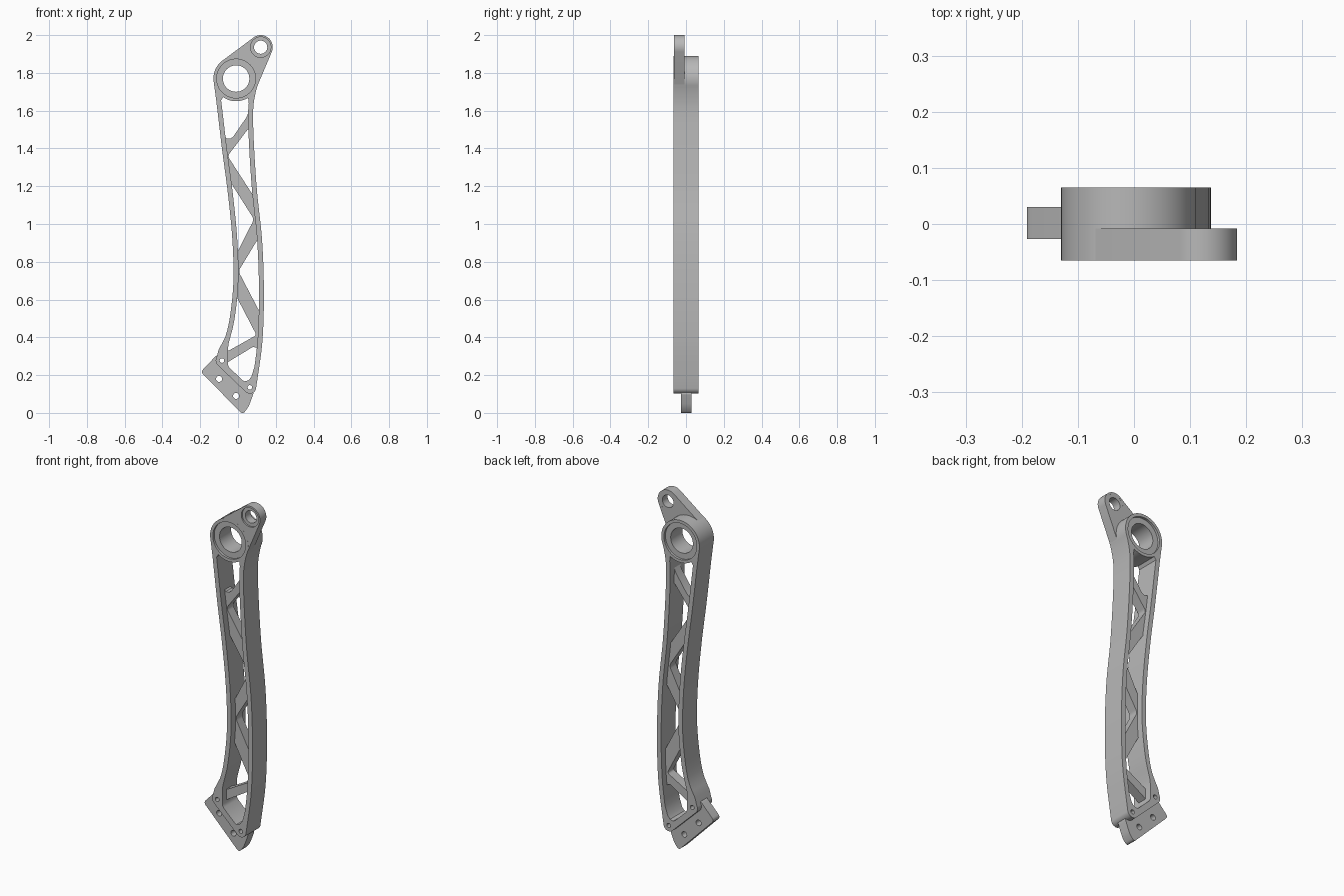
import bpy, bmesh, math
from mathutils import Matrix, Vector

if "Cube" in bpy.data.objects:
    bpy.data.objects.remove(bpy.data.objects["Cube"], do_unlink=True)

GREY = (0.48, 0.48, 0.48, 1)
metal = bpy.data.materials.new("grey_metal")
metal.use_nodes = True
metal.diffuse_color = GREY
for node in metal.node_tree.nodes:
    if node.type == 'BSDF_PRINCIPLED':
        node.inputs["Base Color"].default_value = GREY

parts = []


def arc(center, r, start, end, n=24):
    """Points on an arc, angles in degrees."""
    angles = [math.radians(start + (end - start) * i / n) for i in range(n + 1)]
    return [(center[0] + r * math.cos(a), center[1] + r * math.sin(a)) for a in angles]


def circle(center, r, n=48):
    return arc(center, r, 0, 360, n)[:-1]


def rounded(points, r):
    """Round every corner of a polygon."""
    out = []
    pts = [Vector(p) for p in points]
    for i, p in enumerate(pts):
        a, b = pts[i - 1] - p, pts[(i + 1) % len(pts)] - p
        a = p + a.normalized() * min(r, a.length * 0.45)
        b = p + b.normalized() * min(r, b.length * 0.45)
        for k in range(6):
            t = k / 5
            q = a * (1 - t) ** 2 + p * 2 * t * (1 - t) + b * t * t
            out.append((q.x, q.y))
    return out


def edge_curve(points):
    """Smooth x as a function of z through points listed from low to high."""
    n = len(points)

    def slope(i):
        lo, hi = points[max(i - 1, 0)], points[min(i + 1, n - 1)]
        return (hi[0] - lo[0]) / (hi[1] - lo[1])

    def x_at(z):
        i = 0
        while i < n - 2 and z > points[i + 1][1]:
            i += 1
        (x0, z0), (x1, z1) = points[i], points[i + 1]
        h = z1 - z0
        t = (z - z0) / h
        return (x0 * (1 + 2 * t) * (1 - t) ** 2 + slope(i) * h * t * (1 - t) ** 2
                + x1 * t * t * (3 - 2 * t) + slope(i + 1) * h * t * t * (t - 1))
    return x_at


def rail(x_at, z0, z1, offset=0.0, n=40):
    zs = [z0 + (z1 - z0) * i / n for i in range(n + 1)]
    return [(x_at(z) + offset, z) for z in zs]


def plate(name, outlines, half_depth, y=0.0):
    """Extrude a front profile with holes along y."""
    curve = bpy.data.curves.new(name, 'CURVE')
    curve.dimensions = '2D'
    curve.fill_mode = 'BOTH'
    curve.extrude = half_depth
    for pts in outlines:
        spline = curve.splines.new('POLY')
        spline.points.add(len(pts) - 1)
        for sp, (x, z) in zip(spline.points, pts):
            sp.co = (x, z, 0, 1)
        spline.use_cyclic_u = True
    helper = bpy.data.objects.new(name + "_profile", curve)
    bpy.context.collection.objects.link(helper)
    deps = bpy.context.evaluated_depsgraph_get()
    mesh = bpy.data.meshes.new_from_object(helper.evaluated_get(deps))
    bpy.data.objects.remove(helper, do_unlink=True)
    bm = bmesh.new()
    bm.from_mesh(mesh)
    bmesh.ops.remove_doubles(bm, verts=bm.verts, dist=1e-5)
    bm.transform(Matrix.Translation((0, y, 0)) @ Matrix.Rotation(math.pi / 2, 4, 'X'))
    bmesh.ops.recalc_face_normals(bm, faces=bm.faces)
    bm.to_mesh(mesh)
    bm.free()
    mesh.name = name
    mesh.materials.clear()
    mesh.materials.append(metal)
    obj = bpy.data.objects.new(name, mesh)
    bpy.context.collection.objects.link(obj)
    parts.append(obj)


# Key positions in the front plane
HUB, EAR = (-0.01, 1.77), (0.12, 1.936)
BOLT_A, BOLT_B = (-0.085, 0.277), (0.063, 0.135)
HUB_R, SEAT_R, BORE_R = 0.12, 0.103, 0.07
WALL = 0.026

left = edge_curve([(-0.105, 0.33), (-0.063, 0.415), (-0.037, 0.55), (-0.024, 0.71),
                   (-0.03, 0.92), (-0.053, 1.157), (-0.085, 1.40), (-0.116, 1.66),
                   (-0.127, 1.74)])
right = edge_curve([(0.09, 0.13), (0.106, 0.20), (0.13, 0.39), (0.137, 0.65),
                    (0.127, 0.92), (0.10, 1.18), (0.083, 1.45), (0.08, 1.60),
                    (0.086, 1.66), (0.10, 1.725)])

# Full depth frame: outer rim, open middle, hub seat and small bolt holes
outer = (arc(HUB, HUB_R, 190, -22, 48) + rail(right, 1.70, 0.2)
         + arc(BOLT_B, 0.033, -10, -135, 12) + arc(BOLT_A, 0.033, 225, 150, 10)
         + rail(left, 0.335, 1.72))
cavity = (rail(left, 1.655, 0.42, WALL)
          + [(-0.049, 0.37), (-0.053, 0.34), (-0.053, 0.255), (-0.046, 0.24),
             (0.025, 0.172), (0.036, 0.167), (0.055, 0.172), (0.07, 0.19)]
          + rail(right, 0.24, 1.64, -WALL) + arc(HUB, HUB_R, -58, -125, 14))
plate("frame", [outer, cavity, circle(HUB, SEAT_R),
                circle(BOLT_A, 0.012, 20), circle(BOLT_B, 0.012, 20)], 0.065)

# Hub sleeve, sunk slightly below both faces
plate("hub_sleeve", [circle(HUB, SEAT_R + 0.001), circle(HUB, BORE_R)], 0.052)

# Front ear plate: tangent hull of the ear and the hub
EAR_R = 0.064
hub_r = HUB_R - 0.001
dx, dz = EAR[0] - HUB[0], EAR[1] - HUB[1]
axis = math.degrees(math.atan2(dz, dx))
spread = math.degrees(math.acos((hub_r - EAR_R) / math.hypot(dx, dz)))
hull = (arc(EAR, EAR_R, axis + spread, axis - spread)
        + arc(HUB, hub_r, axis - spread, axis + spread - 360, 40))
plate("ear", [hull, circle(EAR, 0.054), circle(HUB, SEAT_R)], 0.0283, -0.0365)
plate("ear_sleeve", [circle(EAR, 0.055), circle(EAR, 0.035)], 0.0235, -0.032)


# Zigzag web of struts, cut by rounded triangular windows
def window(x_at, offset, z_top, z_bottom, apex):
    return rounded(rail(x_at, z_top, z_bottom, offset, 4) + [apex], 0.02)


IN_L, IN_R = WALL - 0.004, 0.004 - WALL
web = (rail(left, 1.47, 0.43, WALL - 0.01)
       + [(-0.063, 0.36), (-0.066, 0.262), (-0.045, 0.274), (0.08, 0.350), (0.095, 0.345)]
       + rail(right, 0.335, 1.61, 0.01 - WALL)
       + [(0.058, 1.60), (0.045, 1.565), (-0.025, 1.463), (-0.04, 1.452), (-0.058, 1.452)])
low_window = rounded(rail(left, 0.615, 0.43, IN_L, 3)
                     + [(-0.055, 0.36), (-0.057, 0.325), (0.098, 0.412)], 0.015)
plate("strut_web", [web,
                    window(right, IN_R, 1.51, 1.15, (-0.055, 1.36)),
                    window(left, IN_L, 1.22, 0.85, (0.085, 1.025)),
                    window(right, IN_R, 0.92, 0.535, (0.002, 0.75)),
                    low_window], 0.027, 0.0015)

# Thin mounting foot with two holes
foot = rounded([(-0.198, 0.217), (0.025, -0.008), (0.055, 0.03), (0.086, 0.112),
                (0.055, 0.110), (-0.105, 0.27), (-0.107, 0.312)], 0.02)
plate("mounting_foot", [foot, circle((-0.10, 0.18), 0.016, 24),
                        circle((-0.01, 0.09), 0.016, 24)], 0.0285, 0.0015)

# Smooth shading with crisp edges
bpy.ops.object.select_all(action='DESELECT')
for obj in parts:
    obj.select_set(True)
bpy.context.view_layer.objects.active = parts[0]
bpy.ops.object.shade_smooth_by_angle(angle=math.radians(30))
